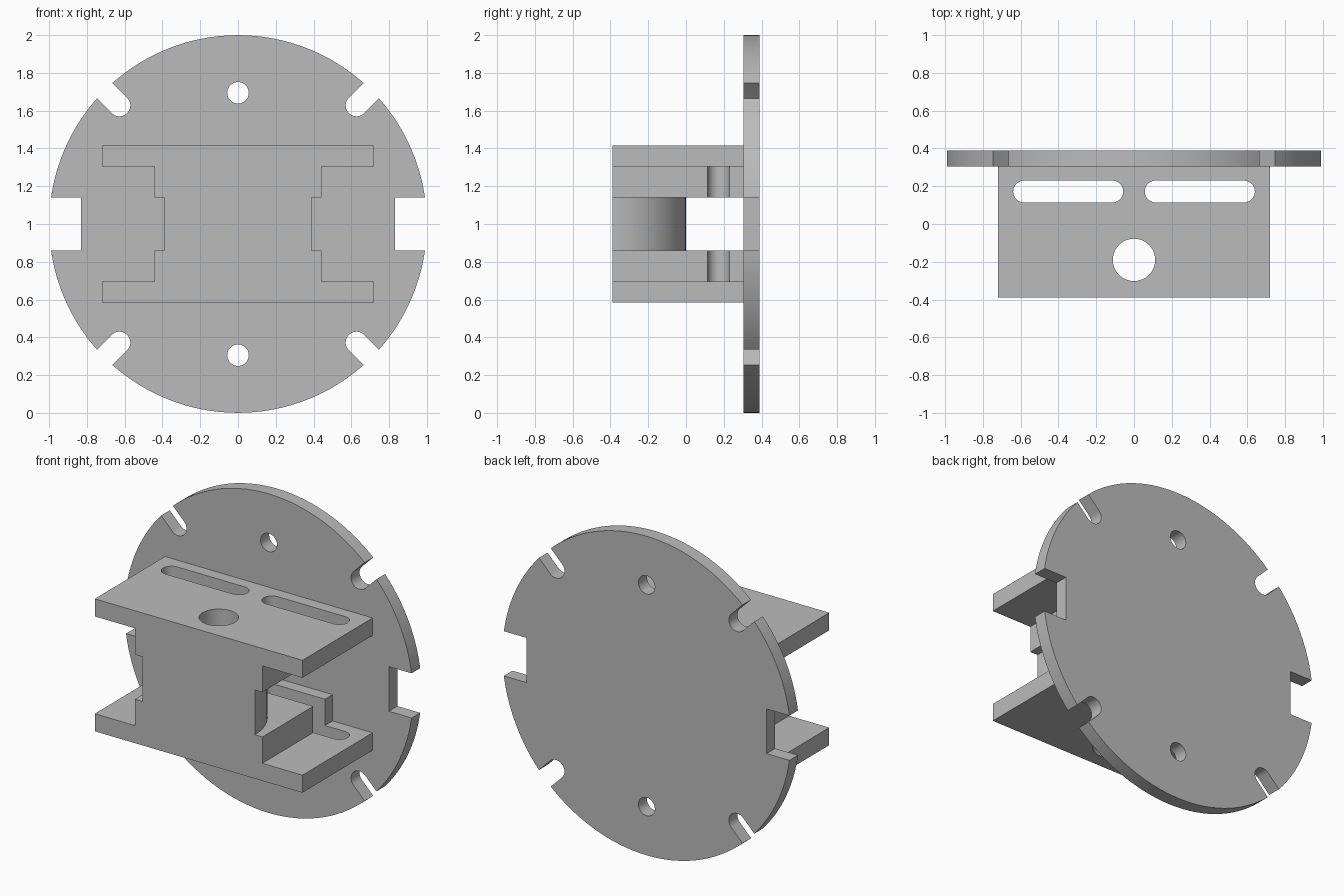
import bpy, bmesh
from math import sin, cos, pi, radians
from mathutils import Vector

cube = bpy.data.objects.get("Cube")
if cube:
    bpy.data.objects.remove(cube, do_unlink=True)

grey = bpy.data.materials.new("plain_grey")
grey.use_nodes = True
grey.diffuse_color = (0.5, 0.5, 0.5, 1)
grey.node_tree.nodes["Principled BSDF"].inputs["Base Color"].default_value = (0.5, 0.5, 0.5, 1)

BACK, FACE, FRONT = 0.39, 0.305, -0.39   # depths of the plate and bracket
MID = 1.0                                # height of the centre line
CHANNEL = 0.14                           # half height of the side channel


def prism(name, points, axis, low, high):
    """Extrude a 2D outline along y (points are x, z) or z (points are x, y)."""
    place = (lambda a, b, d: (a, d, b)) if axis == "y" else (lambda a, b, d: (a, b, d))
    bm = bmesh.new()
    face = bm.faces.new([bm.verts.new(place(a, b, low)) for a, b in points])
    top = bmesh.ops.extrude_face_region(bm, geom=[face])["geom"]
    shift = Vector(place(0, 0, high - low))
    bmesh.ops.translate(bm, vec=shift, verts=[v for v in top if isinstance(v, bmesh.types.BMVert)])
    bmesh.ops.recalc_face_normals(bm, faces=bm.faces)
    mesh = bpy.data.meshes.new(name)
    bm.to_mesh(mesh)
    bm.free()
    mesh.materials.append(grey)
    obj = bpy.data.objects.new(name, mesh)
    bpy.context.collection.objects.link(obj)
    return obj


def arc(cx, cy, r, start, end, steps):
    return [(cx + r * cos(start + (end - start) * i / steps),
             cy + r * sin(start + (end - start) * i / steps)) for i in range(steps + 1)]


def circle(cx, cy, r, steps=48):
    return arc(cx, cy, r, 0, 2 * pi, steps)[:-1]


def box(x0, x1, y0, y1):
    return [(x0, y0), (x1, y0), (x1, y1), (x0, y1)]


def slot(p, q, r):
    """Round-ended slot outline from p to q."""
    d = Vector(q) - Vector(p)
    a = math_angle = Vector((1, 0)).angle_signed(d) * -1 if d.length else 0
    return arc(*q, r, a - pi / 2, a + pi / 2, 16) + arc(*p, r, a + pi / 2, a + 3 * pi / 2, 16)


def cut(obj, cutters):
    for cutter in cutters:
        cutter.hide_render = True
        mod = obj.modifiers.new("cut", "BOOLEAN")
        mod.operation, mod.solver, mod.object = "DIFFERENCE", "EXACT", cutter
    bpy.ops.object.select_all(action="DESELECT")
    bpy.context.view_layer.objects.active = obj
    obj.select_set(True)
    for mod in list(obj.modifiers):
        bpy.ops.object.modifier_apply(modifier=mod.name)
    for cutter in cutters:
        bpy.data.objects.remove(cutter, do_unlink=True)
    bpy.ops.object.shade_smooth_by_angle(angle=radians(30))


# Round back plate with bolt holes, side notches and diagonal slots
plate = prism("back_plate", circle(0, MID, 1.0, 128), "y", FACE, BACK)
tools = []
for s in (-1, 1):
    outlines = [circle(0, MID + s * 0.695, 0.057),
                box(*sorted((s * 0.832, s * 1.2)), MID - CHANNEL, MID + CHANNEL)]
    for t in (-1, 1):
        outlines.append(slot((s * 0.628, MID + t * 0.628), (s * 0.95, MID + t * 0.95), 0.058))
    tools += [prism("plate_cutter", o, "y", FACE - 0.1, BACK + 0.1) for o in outlines]
cut(plate, tools)

# I-shaped bracket: two flanges and a thick web
quarter = [(0.72, 0.415), (0.72, 0.305), (0.442, 0.305)]
right = quarter + [(x, -z) for x, z in reversed(quarter)]
outline = [(x, MID + z) for x, z in right + [(-x, -z) for x, z in right]]
bracket = prism("mounting_bracket", outline, "y", FRONT, FACE)

# Side channel that leaves a half-round core behind the front face
channel = [(-1, -0.6), (-0.39, -0.6)] + arc(0, FRONT, 0.39, pi, 0, 48)
channel += [(0.39, -0.6), (1, -0.6), (1, 0.5), (-1, 0.5)]
tools = [prism("channel_cutter", channel, "z", MID - CHANNEL, MID + CHANNEL)]

# Vertical bore and the two long adjustment slots
tools.append(prism("bore_cutter", circle(0, -0.19, 0.112, 64), "z", 0.3, 1.7))
for x0, x1 in ((-0.582, -0.115), (0.115, 0.582)):
    tools.append(prism("slot_cutter", slot((x0, 0.172), (x1, 0.172), 0.058), "z", 0.3, 1.7))
cut(bracket, tools)
